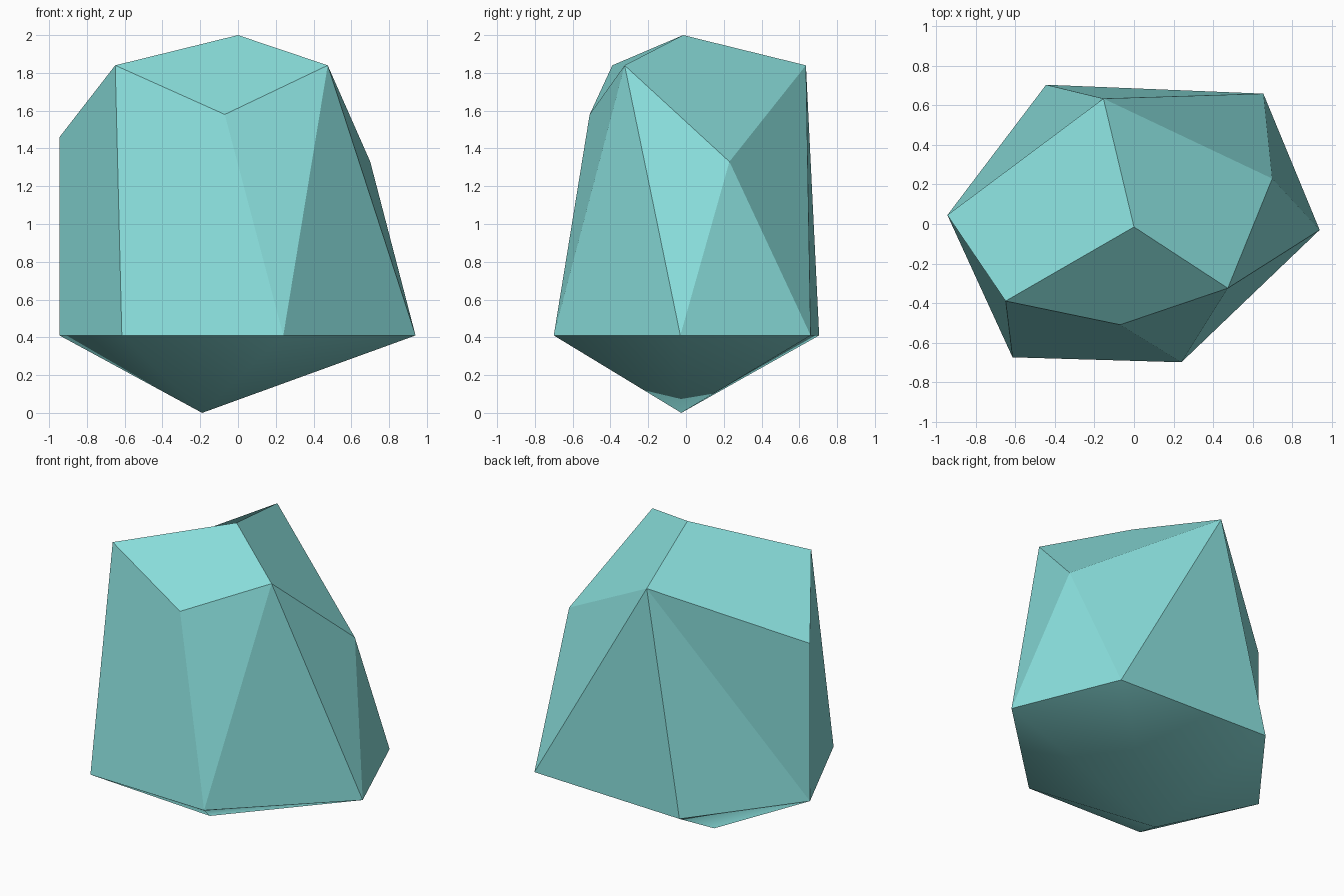
import bpy
import bmesh

cube = bpy.data.objects.get("Cube")
if cube:
    bpy.data.objects.remove(cube, do_unlink=True)

# Pale teal stone
stone = bpy.data.materials.new("pale_teal_stone")
colour = (0.25, 0.73, 0.71, 1.0)
stone.diffuse_color = colour
stone.use_nodes = True
stone.node_tree.nodes["Principled BSDF"].inputs["Base Color"].default_value = colour

bm = bmesh.new()


def add_corner(x, y, z):
    return bm.verts.new((x, y, z))


# Irregular six-sided ring at the widest level, counter-clockwise from the front
ring_height = 0.41
ring_outline = {
    "front_a": (-0.615, -0.675), "front_b": (0.24, -0.70), "left": (0.94, -0.03),
    "back_a": (0.655, 0.66), "back_b": (-0.445, 0.705), "right": (-0.945, 0.045),
}
v = {name: add_corner(x, y, ring_height) for name, (x, y) in ring_outline.items()}
ring = list(v.values())

# Upper corners: peak, three shoulders, three lower chips
v["peak"] = add_corner(0, -0.015, 2)
v["shoulder_right"] = add_corner(-0.65, -0.39, 1.84)
v["shoulder_left"] = add_corner(0.475, -0.325, 1.84)
v["shoulder_back"] = add_corner(-0.155, 0.635, 1.84)
v["chip_front"] = add_corner(-0.07, -0.51, 1.58)
v["chip_left"] = add_corner(0.70, 0.23, 1.33)
v["chip_right"] = add_corner(-0.945, 0.045, 1.46)

# Flat facets: crown first, then the sides
facets = [
    "peak shoulder_right chip_front shoulder_left",
    "peak shoulder_left chip_left shoulder_back",
    "peak shoulder_back chip_right shoulder_right",
    "shoulder_right front_a front_b chip_front",
    "chip_front front_b shoulder_left",
    "shoulder_left front_b left",
    "shoulder_left left chip_left",
    "chip_left left back_a",
    "chip_left back_a shoulder_back",
    "shoulder_back back_a back_b",
    "shoulder_back back_b right",
    "shoulder_back right chip_right",
    "shoulder_right chip_right right front_a",
]
for facet in facets:
    bm.faces.new([v[name] for name in facet.split()])

# Softly shaded underside, a fan down to one low point
foot = add_corner(-0.19, -0.025, 0)
for i, corner in enumerate(ring):
    face = bm.faces.new((corner, foot, ring[(i + 1) % len(ring)]))
    face.smooth = True

bmesh.ops.recalc_face_normals(bm, faces=bm.faces)
mesh = bpy.data.meshes.new("rock")
bm.to_mesh(mesh)
bm.free()
mesh.materials.append(stone)
rock = bpy.data.objects.new("rock", mesh)
bpy.context.collection.objects.link(rock)
